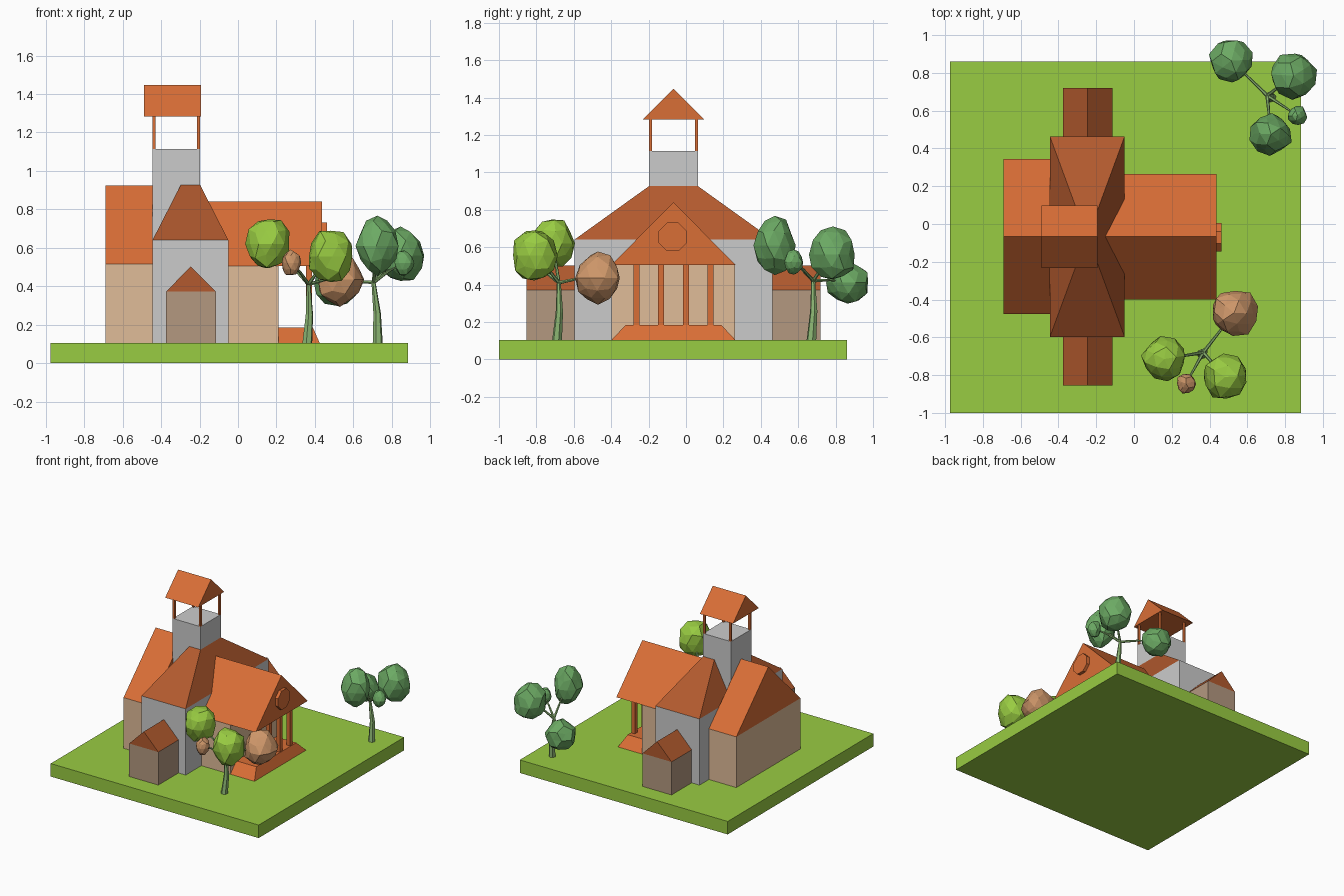
import bpy, bmesh, math, random
from mathutils import Vector, Matrix

if "Cube" in bpy.data.objects:
    bpy.data.objects.remove(bpy.data.objects["Cube"])

random.seed(4)


def mat(name, r, g, b):
    m = bpy.data.materials.new(name)
    lin = [((c / 255 + 0.055) / 1.055) ** 2.4 for c in (r, g, b)]
    m.diffuse_color = (*lin, 1)
    m.use_nodes = True
    m.node_tree.nodes["Principled BSDF"].inputs["Base Color"].default_value = m.diffuse_color
    return m


GRASS = mat("grass", 153, 204, 66)
ORANGE = mat("bright_tile", 217, 110, 54)
RUST = mat("dark_tile", 178, 90, 46)
CREAM = mat("cream_wall", 224, 188, 153)
TAN = mat("tan_wall", 180, 152, 128)
LIME = mat("lime_leaf", 153, 204, 66)
GREEN = mat("green_leaf", 108, 170, 100)
BROWN = mat("brown_leaf", 205, 150, 105)
BARK = mat("green_bark", 140, 182, 115)


def finish(name, bm, m):
    bmesh.ops.recalc_face_normals(bm, faces=bm.faces)
    me = bpy.data.meshes.new(name)
    bm.to_mesh(me)
    bm.free()
    if m:
        me.materials.append(m)
    ob = bpy.data.objects.new(name, me)
    bpy.context.collection.objects.link(ob)
    return ob


def block(name, base, z0, z1, m=None, top=None):
    """Solid between a base and a top rectangle (x0, x1, y0, y1); the top may collapse to a ridge."""
    bm = bmesh.new()
    rings = []
    for (x0, x1, y0, y1), z in ((base, z0), (top or base, z1)):
        rings.append([bm.verts.new((x, y, z)) for x, y in ((x0, y0), (x1, y0), (x1, y1), (x0, y1))])
    lo, hi = rings
    bm.faces.new(lo[::-1])
    bm.faces.new(hi)
    for i in range(4):
        j = (i + 1) % 4
        bm.faces.new((lo[i], lo[j], hi[j], hi[i]))
    bmesh.ops.remove_doubles(bm, verts=bm.verts, dist=1e-4)
    return finish(name, bm, m)


G, C = 0.105, -0.067  # lawn height, y of the building's centre line

block("lawn", (-0.975, 0.885, -1, 0.86), 0, G, GRASS)

# Front hall with porch
block("hall_walls", (-0.10, 0.21, C - 0.33, C + 0.33), G, 0.505, CREAM)
block("hall_roof", (-0.16, 0.437, C - 0.333, C + 0.333), 0.505, 0.84, ORANGE, (-0.16, 0.437, C, C))
block("porch_step", (0.21, 0.425, C - 0.33, C + 0.33), G, 0.185, ORANGE, (0.21, 0.39, C - 0.255, C + 0.255))
for i in range(4):
    y = C + (i - 1.5) * 0.132
    block("porch_column", (0.355, 0.386, y - 0.016, y + 0.016), 0.185, 0.505, ORANGE)
bm = bmesh.new()
bmesh.ops.create_cone(bm, cap_ends=True, segments=8, radius1=0.082, radius2=0.082, depth=0.05,
                      matrix=Matrix.Translation((0.437, C - 0.004, 0.655)) @ Matrix.Rotation(math.pi / 2, 4, 'Y')
                      @ Matrix.Rotation(math.pi / 8, 4, 'Z'))
finish("gable_medallion", bm, ORANGE)

# Rear hall
block("rear_walls", (-0.69, -0.445, C - 0.41, C + 0.41), G, 0.515, CREAM)
block("rear_roof", (-0.69, -0.445, C - 0.41, C + 0.41), 0.515, 0.925, ORANGE, (-0.69, -0.445, C, C))

# Cross wing with truncated hip roof and end annexes
block("cross_wing_walls", (-0.445, -0.05, C - 0.53, C + 0.53), G, 0.64)
block("cross_wing_roof", (-0.445, -0.05, C - 0.53, C + 0.53), 0.64, 0.927, RUST, (-0.298, -0.197, C - 0.13, C + 0.13))
for s in (-1, 1):
    y0, y1 = sorted((C + s * 0.53, C + s * 0.787))
    block("annex_walls", (-0.375, -0.115, y0, y1), G, 0.372, TAN)
    block("annex_roof", (-0.375, -0.115, y0, y1), 0.372, 0.503, RUST, (-0.245, -0.245, y0, y1))

# Tower and open belfry
block("tower", (-0.446, -0.197, C - 0.13, C + 0.13), 0.6, 1.113)
for x in (-0.438, -0.205):
    for y in (C - 0.122, C + 0.122):
        block("belfry_post", (x - 0.008, x + 0.008, y - 0.008, y + 0.008), 1.113, 1.285, ORANGE)
block("belfry_roof", (-0.489, -0.193, C - 0.165, C + 0.165), 1.283, 1.447, ORANGE, (-0.489, -0.193, C, C))


# Trees: tapered curved limbs and faceted crowns
def limb(name, pts):
    cu = bpy.data.curves.new(name, 'CURVE')
    cu.dimensions = '3D'
    cu.bevel_depth = 1
    cu.bevel_resolution = 1
    cu.use_fill_caps = True
    sp = cu.splines.new('POLY')
    sp.points.add(len(pts) - 1)
    sp.use_smooth = False
    for p, (x, y, z, r) in zip(sp.points, pts):
        p.co = (x, y, z, 1)
        p.radius = r
    cu.materials.append(BARK)
    bpy.context.collection.objects.link(bpy.data.objects.new(name, cu))


def crown(c, rx, rz, m):
    bm = bmesh.new()
    bmesh.ops.create_icosphere(bm, subdivisions=2, radius=1)
    turn = Matrix.Rotation(random.uniform(0, 6), 3, 'Z')
    for v in bm.verts:
        p = turn @ v.co * random.uniform(0.87, 1.05)
        v.co = Vector(c) + Vector((p.x * rx, p.y * rx, p.z * rz))
    finish("leaf_crown", bm, m)


def tree(base, hub, crowns):
    b, h = Vector(base), Vector(hub)
    mid = b.lerp(h, 0.5) + Vector((0.008, 0.008, 0))
    limb("trunk", [(*b, 0.027), (*mid, 0.02), (*h, 0.011)])
    for x, y, z, rx, rz, m in crowns:
        c = Vector((x, y, z))
        elbow = h.lerp(c, 0.5) + Vector((0, 0, 0.01))
        limb("branch", [(*h, 0.01), (*elbow, 0.007), (*c, 0.004)])
        crown(c, rx, rz, m)


tree((0.36, -0.69, G - 0.01), (0.367, -0.68, 0.41), [
    (0.16, -0.715, 0.62, 0.12, 0.142, LIME),
    (0.482, -0.81, 0.555, 0.127, 0.148, LIME),
    (0.53, -0.47, 0.435, 0.13, 0.14, BROWN),
    (0.275, -0.845, 0.522, 0.053, 0.07, BROWN)])
tree((0.727, 0.67, G - 0.01), (0.705, 0.68, 0.42), [
    (0.515, 0.865, 0.41, 0.12, 0.115, GREEN),
    (0.845, 0.785, 0.56, 0.128, 0.148, GREEN),
    (0.725, 0.475, 0.61, 0.113, 0.155, GREEN),
    (0.865, 0.575, 0.52, 0.052, 0.068, GREEN)])
